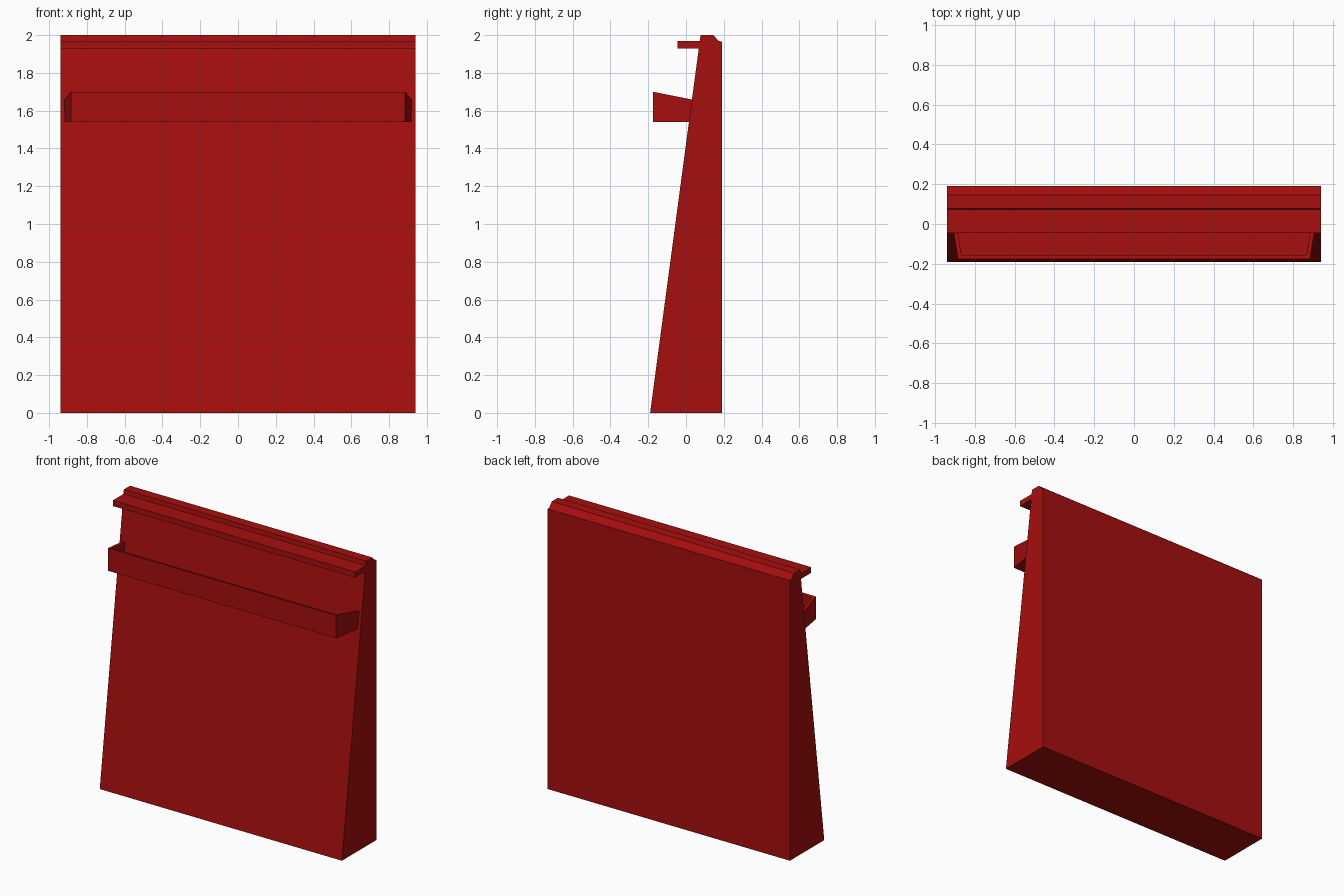
import bpy
import bmesh

cube = bpy.data.objects.get("Cube")
if cube:
    bpy.data.objects.remove(cube, do_unlink=True)

red = bpy.data.materials.new("deep_red")
red.use_nodes = True
red.diffuse_color = (0.38, 0.0045, 0.0045, 1)
for node in red.node_tree.nodes:
    if node.type == 'BSDF_PRINCIPLED':
        node.inputs["Base Color"].default_value = red.diffuse_color


def prism(name, bottom, top):
    """Closed solid between two matching outlines."""
    bm = bmesh.new()
    a = [bm.verts.new(p) for p in bottom]
    b = [bm.verts.new(p) for p in top]
    bm.faces.new(a)
    bm.faces.new(b)
    for i in range(len(a)):
        j = (i + 1) % len(a)
        bm.faces.new((a[i], a[j], b[j], b[i]))
    bmesh.ops.recalc_face_normals(bm, faces=bm.faces[:])
    mesh = bpy.data.meshes.new(name)
    bm.to_mesh(mesh)
    bm.free()
    mesh.materials.append(red)
    obj = bpy.data.objects.new(name, mesh)
    bpy.context.collection.objects.link(obj)
    return obj


def side_extrusion(name, profile, half_width):
    """Extrude a (y, z) side profile across x."""
    return prism(name, [(-half_width, y, z) for y, z in profile],
                 [(half_width, y, z) for y, z in profile])


HALF = 0.94
BACK = 0.04          # rear end of the tray, sunk into the sloped panel
FRONT = -0.175
BASE, FLOOR = 1.54, 1.558


def rim(y):
    """Tray rim height, dropping toward the panel."""
    return 1.70 - 0.2 * (y - FRONT)


# Sloped main panel with a stepped, chamfered top edge
side_extrusion("main_panel", [(-0.19, 0), (0.19, 0), (0.19, 1.965), (0.172, 1.97),
                              (0.145, 2.0), (0.077, 2.0)], HALF)

# Thin ledge below the top edge
side_extrusion("top_ledge", [(-0.045, 1.93), (0.09, 1.93),
                             (0.09, 1.97), (-0.045, 1.97)], HALF)

# Open tray: floor plus a wall that flares toward the panel
outer = [(-0.92, BACK), (-0.885, FRONT), (0.885, FRONT), (0.92, BACK)]
inner = [(0.90, BACK), (0.868, FRONT + 0.02), (-0.868, FRONT + 0.02), (-0.90, BACK)]
prism("tray_floor", [(x, y, BASE) for x, y in outer],
      [(x, y, FLOOR) for x, y in outer])
wall = outer + inner
prism("tray_wall", [(x, y, FLOOR) for x, y in wall],
      [(x, y, rim(y)) for x, y in wall])
